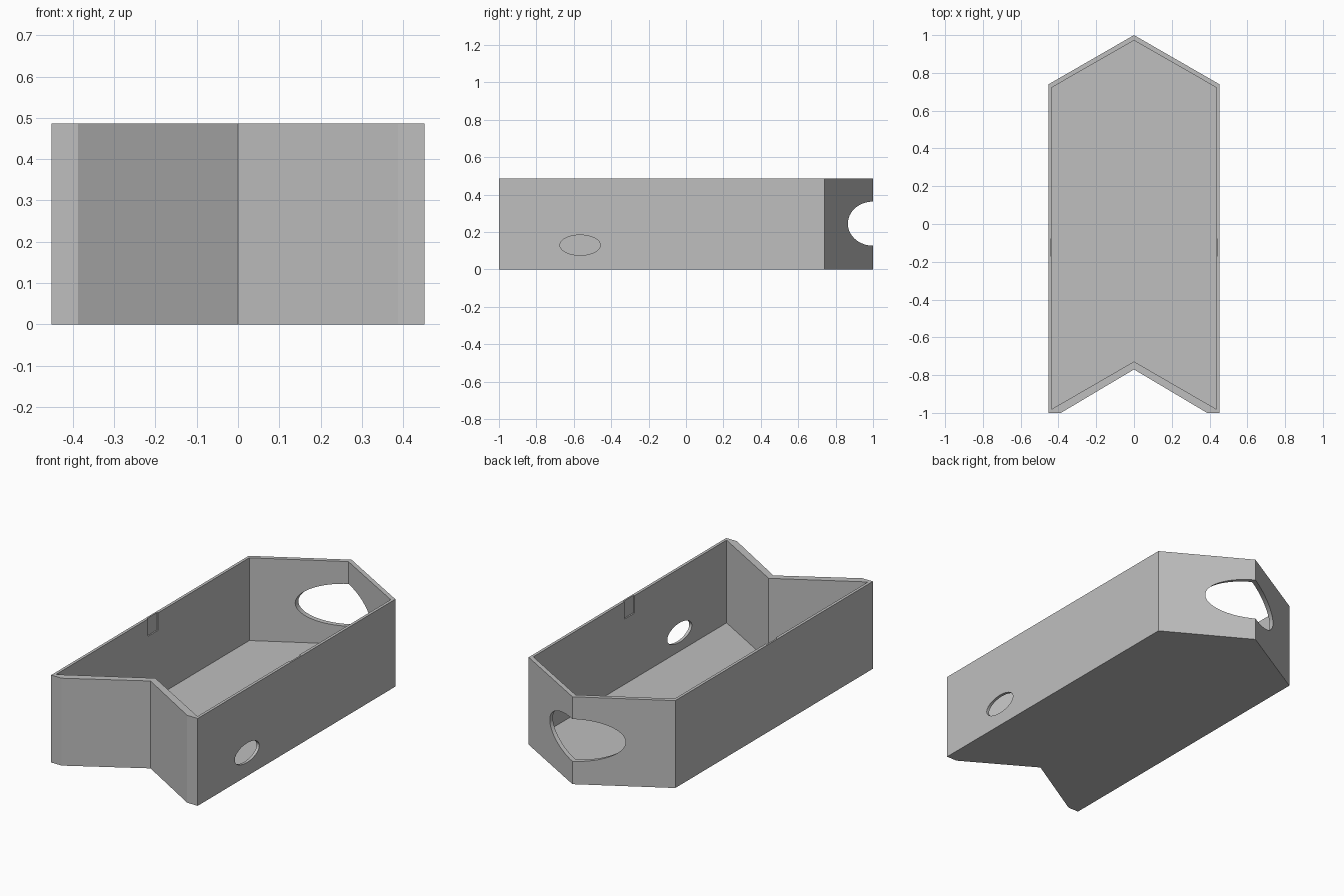
import bpy, bmesh
from math import cos, sin, pi, radians
from mathutils import Matrix

cube = bpy.data.objects.get("Cube")
if cube:
    bpy.data.objects.remove(cube, do_unlink=True)

HEIGHT, FLOOR = 0.487, 0.026

grey = bpy.data.materials.new("light grey")
grey.use_nodes = True
colour = (0.52, 0.52, 0.52, 1)
grey.diffuse_color = colour
grey.node_tree.nodes["Principled BSDF"].inputs["Base Color"].default_value = colour


def prism(name, outline, low, high, matrix=Matrix()):
    """Extrude a closed outline from low to high along its local z."""
    bm = bmesh.new()
    face = bm.faces.new([bm.verts.new((x, y, low)) for x, y in outline])
    top = bmesh.ops.extrude_face_region(bm, geom=[face])
    verts = [v for v in top["geom"] if isinstance(v, bmesh.types.BMVert)]
    bmesh.ops.translate(bm, verts=verts, vec=(0, 0, high - low))
    bmesh.ops.recalc_face_normals(bm, faces=bm.faces)
    bm.transform(matrix)
    mesh = bpy.data.meshes.new(name)
    bm.to_mesh(mesh)
    bm.free()
    obj = bpy.data.objects.new(name, mesh)
    bpy.context.collection.objects.link(obj)
    mesh.materials.append(grey)
    return obj


def mirrored(half):
    """Complete a right-hand outline that starts and ends on the centre line."""
    return half + [(-x, y) for x, y in reversed(half[1:-1])]


def ellipse(a, b, count=64):
    return [(a * cos(2 * pi * i / count), b * sin(2 * pi * i / count)) for i in range(count)]


def cut(target, cutter):
    cutter.hide_render = True
    mod = target.modifiers.new("cut", "BOOLEAN")
    mod.operation = "DIFFERENCE"
    mod.solver = "EXACT"
    mod.object = cutter
    bpy.context.view_layer.objects.active = target
    bpy.ops.object.modifier_apply(modifier=mod.name)
    bpy.data.objects.remove(cutter, do_unlink=True)


# Chevron-ended tray body
tray = prism("tray", mirrored([(0, -0.77), (0.387, -1), (0.452, -1), (0.452, 0.74), (0, 1)]),
             0, HEIGHT)

# Open hollow above the floor
cut(tray, prism("hollow", mirrored([(0, -0.728), (0.436, -0.98), (0.436, 0.722), (0, 0.972)]),
                FLOOR, HEIGHT + 0.2))

# Wide oval opening through the pointed back
cut(tray, prism("back_opening", ellipse(0.234, 0.118), -1.2, -0.6,
                Matrix.Translation((0, 0, 0.245)) @ Matrix.Rotation(radians(90), 4, "X")))

# Small oval hole low in the left wall
along_x = Matrix.Rotation(radians(90), 4, "Z") @ Matrix.Rotation(radians(90), 4, "X")
cut(tray, prism("side_hole", ellipse(0.108, 0.054), 0.3, 0.6,
                Matrix.Translation((0, -0.566, 0.13)) @ along_x))

# Shallow notches inside the rim of both long walls
for side in (-1, 1):
    x0, x1 = sorted((side * 0.4, side * 0.443))
    cut(tray, prism("rim_notch", [(x0, -0.17), (x1, -0.17), (x1, -0.08), (x0, -0.08)],
                    0.39, HEIGHT + 0.1))

# Smooth the hole walls, keep every edge crisp
bpy.ops.object.select_all(action="DESELECT")
tray.select_set(True)
bpy.context.view_layer.objects.active = tray
bpy.ops.object.shade_smooth_by_angle(angle=radians(20))
